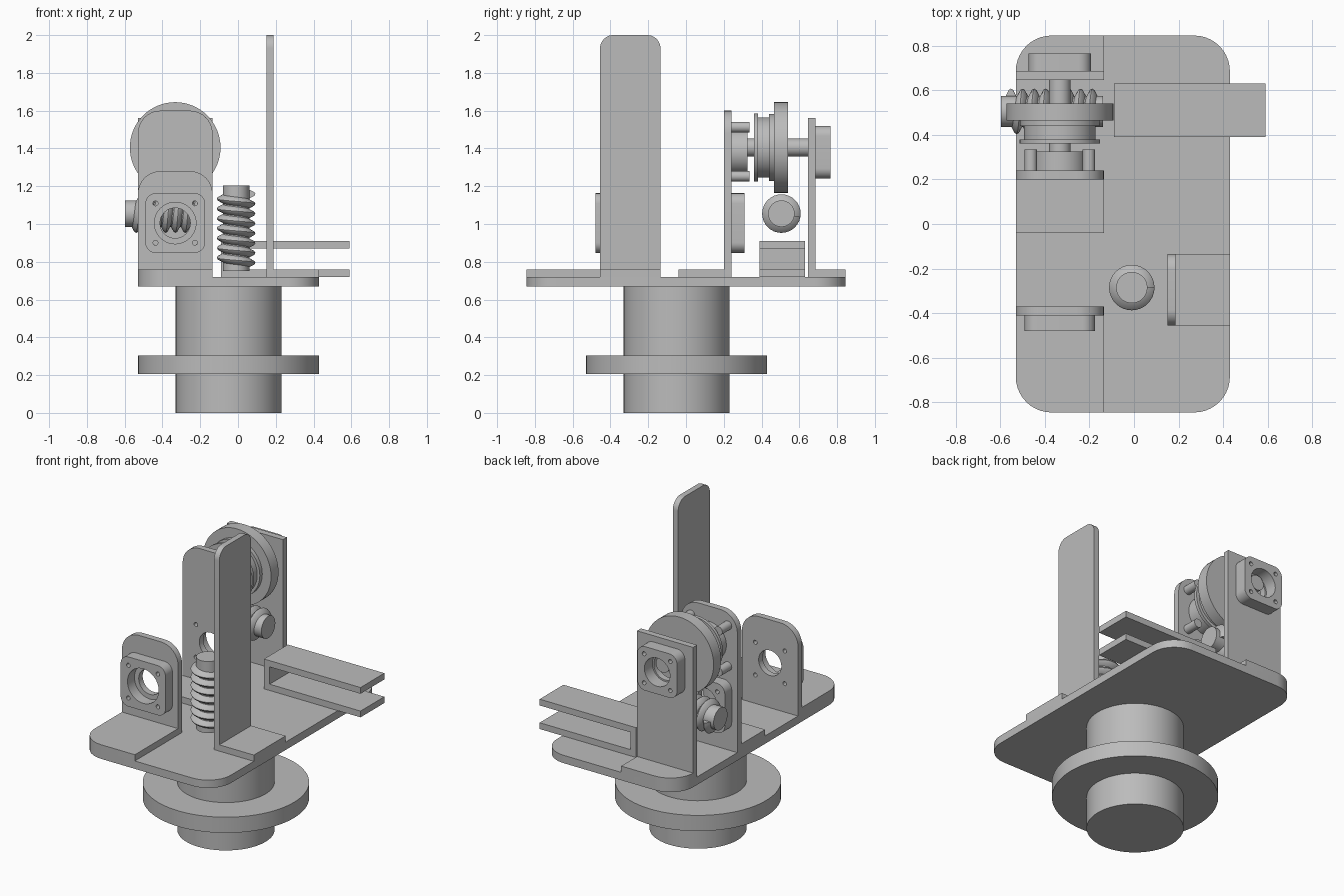
import bpy, bmesh
from math import sin, cos, pi
from mathutils import Vector

cube = bpy.data.objects.get("Cube")
if cube:
    bpy.data.objects.remove(cube)

grey = bpy.data.materials.new("plain grey")
grey.use_nodes = True
COLOUR = (0.5, 0.5, 0.5, 1)
grey.diffuse_color = COLOUR
grey.node_tree.nodes["Principled BSDF"].inputs["Base Color"].default_value = COLOUR

# Profile plane (u, v) and depth d along each axis
PLACE = {"x": lambda u, v, d: (d, u, v),
         "y": lambda u, v, d: (u, d, v),
         "z": lambda u, v, d: (u, v, d)}


def finish(name, bm):
    bmesh.ops.recalc_face_normals(bm, faces=bm.faces)
    mesh = bpy.data.meshes.new(name)
    bm.to_mesh(mesh)
    bm.free()
    mesh.materials.append(grey)
    obj = bpy.data.objects.new(name, mesh)
    bpy.context.collection.objects.link(obj)
    return obj


def smooth(obj):
    bpy.ops.object.select_all(action="DESELECT")
    obj.select_set(True)
    bpy.context.view_layer.objects.active = obj
    bpy.ops.object.shade_smooth_by_angle(angle=0.6)
    return obj


def circle(u, v, r, n=64):
    return [(u + r * cos(2 * pi * i / n), v + r * sin(2 * pi * i / n)) for i in range(n)]


def rounded(u0, u1, v0, v1, radii=(0, 0, 0, 0), n=10):
    """Rectangle with radii at low-left, low-right, top-right, top-left."""
    corners = [(u0, v0, 1, 1), (u1, v0, -1, 1), (u1, v1, -1, -1), (u0, v1, 1, -1)]
    pts = []
    for k, ((u, v, su, sv), r) in enumerate(zip(corners, radii)):
        if r == 0:
            pts.append((u, v))
            continue
        for i in range(n + 1):
            a = pi + k * pi / 2 + i * pi / 2 / n
            pts.append((u + su * r + r * cos(a), v + sv * r + r * sin(a)))
    return pts


def add_prism(bm, pts, axis, lo, hi):
    low = [bm.verts.new(PLACE[axis](u, v, lo)) for u, v in pts]
    high = [bm.verts.new(PLACE[axis](u, v, hi)) for u, v in pts]
    bm.faces.new(low)
    bm.faces.new(high)
    for i in range(len(pts)):
        j = (i + 1) % len(pts)
        bm.faces.new((low[i], low[j], high[j], high[i]))
    return low, high


def prism(name, pts, axis, lo, hi):
    bm = bmesh.new()
    add_prism(bm, pts, axis, lo, hi)
    return smooth(finish(name, bm))


def drill(obj, u, v, big, small, offset):
    """Cut a large centre hole and four screw holes along y."""
    bm = bmesh.new()
    add_prism(bm, circle(u, v, big, 48), "y", -2, 2)
    for su in (-1, 1):
        for sv in (-1, 1):
            add_prism(bm, circle(u + su * offset, v + sv * offset, small, 16), "y", -2, 2)
    cutter = finish("hole_cutter", bm)
    cutter.hide_render = True
    mod = obj.modifiers.new("holes", "BOOLEAN")
    mod.object, mod.operation, mod.solver = cutter, "DIFFERENCE", "EXACT"
    graph = bpy.context.evaluated_depsgraph_get()
    mesh = bpy.data.meshes.new_from_object(obj.evaluated_get(graph))
    obj.modifiers.clear()
    obj.data = mesh
    bpy.data.objects.remove(cutter)
    smooth(obj)


def boss(name, u, v, half, inner, outer, hole):
    """Rounded square housing with a filleted outer face."""
    bm = bmesh.new()
    pts = rounded(u - half, u + half, v - half, v + half, (0.055,) * 4)
    _, high = add_prism(bm, pts, "y", inner, outer)
    rim = set(high)
    edges = [e for e in bm.edges if e.verts[0] in rim and e.verts[1] in rim]
    bmesh.ops.bevel(bm, geom=edges, offset=0.03, segments=4, profile=0.5, affect="EDGES")
    drill(finish(name, bm), u, v, hole, 0.013, half * 0.66)


def worm(name, origin, axis, length, pitch=0.052, steps=32):
    """Round shaft wrapped with a helical ridge."""
    prism(name + "_shaft", circle(*origin[:2], 0.07), axis, origin[2], origin[2] + length)
    section = [(0.066, -0.025), (0.097, -0.009), (0.102, 0), (0.097, 0.009), (0.066, 0.025)]
    turns = (length - 0.09) / pitch
    bm = bmesh.new()
    rows = []
    for i in range(int(turns * steps) + 1):
        a = -2 * pi * i / steps
        d = origin[2] + 0.045 + pitch * i / steps
        rows.append([bm.verts.new(PLACE[axis](origin[0] + r * cos(a), origin[1] + r * sin(a), d + h))
                     for r, h in section])
    for a, b in zip(rows, rows[1:]):
        for k in range(len(section)):
            m = (k + 1) % len(section)
            bm.faces.new((a[k], a[m], b[m], b[k]))
    bm.faces.new(rows[0])
    bm.faces.new(rows[-1])
    smooth(finish(name + "_thread", bm))


# Pedestal and deck
prism("pedestal_column", circle(-0.05, -0.05, 0.28, 96), "z", 0, 0.67)
prism("pedestal_flange", circle(-0.05, -0.05, 0.48, 96), "z", 0.205, 0.305)
prism("deck", rounded(-0.53, 0.43, -0.845, 0.845, (0.16,) * 4), "z", 0.67, 0.72)

# Three angle brackets along one side of the deck
L, R, TOP, FLOOR = -0.53, -0.135, 0.76, 0.72
MID = (L + R) / 2
prism("front_bracket_foot", rounded(L, R, -0.845, -0.41, (0.16, 0, 0, 0)), "z", FLOOR, TOP)
front = prism("front_bracket_wall", rounded(L, R, FLOOR, 1.28, (0, 0, 0.12, 0.12)), "y", -0.41, -0.37)
prism("middle_bracket_foot", rounded(L, R, -0.04, 0.2), "z", FLOOR, TOP)
middle = prism("middle_bracket_wall", rounded(L, R, FLOOR, 1.6, (0, 0, 0.12, 0.12)), "y", 0.2, 0.24)
prism("rear_bracket_foot", rounded(L, R, 0.685, 0.845, (0, 0, 0, 0.16)), "z", FLOOR, TOP)
rear = prism("rear_bracket_wall", rounded(L, R, FLOOR, 1.56), "y", 0.645, 0.685)
for wall, height, hole, offset in ((front, 1.005, 0.08, 0.104), (middle, 1.005, 0.08, 0.104),
                                   (rear, 1.38, 0.08, 0.092)):
    drill(wall, MID, height, hole, 0.013, offset)

# Bearing housings
boss("front_housing", MID, 1.005, 0.158, -0.41, -0.48, 0.11)
boss("middle_housing", MID, 1.005, 0.158, 0.24, 0.31, 0.11)
boss("rear_housing", MID, 1.38, 0.14, 0.685, 0.765, 0.09)

# Wheel assembly on its shaft
AXLE = 1.405
for name, r, lo, hi in (("wheel_shaft", 0.048, 0.24, 0.71), ("wheel", 0.24, 0.465, 0.54),
                        ("drum_front_flange", 0.18, 0.36, 0.38), ("drum", 0.16, 0.38, 0.44),
                        ("drum_rear_flange", 0.178, 0.44, 0.465)):
    prism(name, circle(MID, AXLE, r), "y", lo, hi)

# Coupling with four corner posts
prism("coupling_body", circle(MID, 1.383, 0.12), "y", 0.24, 0.325)
for su in (-1, 1):
    for sv in (-1, 1):
        prism("coupling_post", circle(MID + su * 0.13, 1.383 + sv * 0.13, 0.028, 24), "y", 0.24, 0.335)

# Upright and lying worm screws
worm("upright_worm", (-0.01, -0.285, 0.75), "z", 0.455)
worm("lying_worm", (0.505, 1.055, -0.597), "x", 0.457)

# Tall side bracket
prism("tall_plate", rounded(-0.455, -0.135, FLOOR, 2.0, (0, 0, 0.07, 0.07)), "x", 0.15, 0.187)
prism("tall_plate_foot", rounded(-0.455, -0.135, FLOOR, TOP), "x", 0.187, 0.43)

# Forked side arm
fork = [(-0.09, FLOOR), (0.59, FLOOR), (0.59, TOP), (-0.05, TOP),
        (-0.05, 0.87), (0.59, 0.87), (0.59, 0.91), (-0.09, 0.91)]
prism("fork_arm", fork, "y", 0.39, 0.63)
